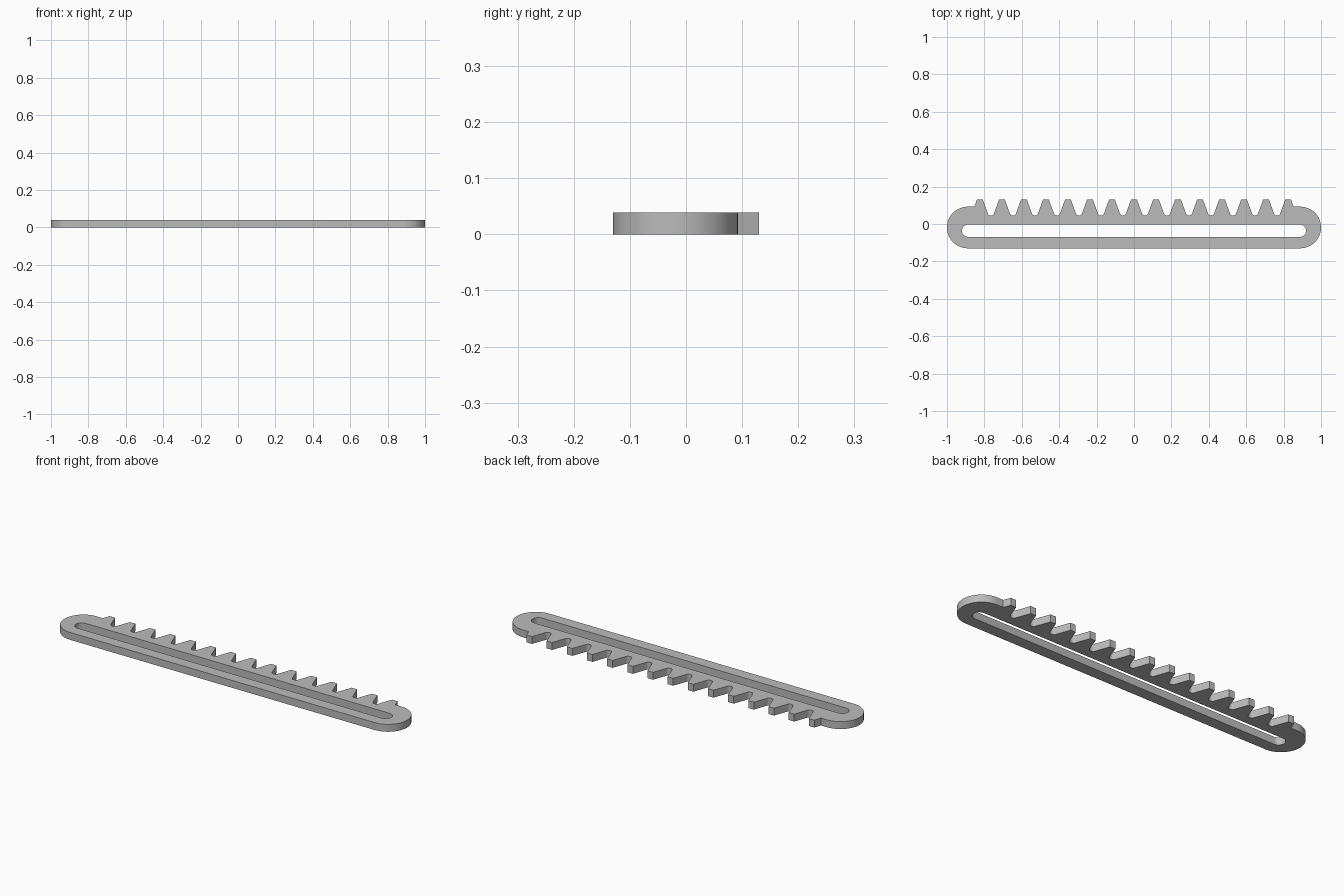
import bpy, bmesh
from math import pi, sin, cos, tan, radians
from mathutils import Vector

cube = bpy.data.objects.get("Cube")
if cube:
    bpy.data.objects.remove(cube)

# Rack proportions
TEETH = 15
PITCH = 0.1177
MODULE = PITCH / pi
SLOPE = tan(radians(20))
THICK = 0.039
TIP_Y, BASE_Y = 0.13, -0.13
PITCH_Y = TIP_Y - MODULE
ROOT_Y = PITCH_Y - 1.25 * MODULE
HALF_TIP = PITCH / 4 - MODULE * SLOPE
HALF_PITCH = PITCH / 4
HALF_ROOT = PITCH / 4 + 1.25 * MODULE * SLOPE


def arc(cx, cy, r, start, end, steps):
    """Points along an arc, angles in degrees."""
    angles = [radians(start + (end - start) * i / steps) for i in range(steps + 1)]
    return [(cx + r * cos(a), cy + r * sin(a)) for a in angles]


def gap(x):
    """Rounded valley between two teeth, centred on x, left to right."""
    r = 0.38 * MODULE
    flat = PITCH / 2 - HALF_ROOT - r * tan(radians(35))
    cy = ROOT_Y + r
    return arc(x - flat, cy, r, 200, 270, 6) + arc(x + flat, cy, r, 270, 340, 6)


def stadium_ends(half_len, low, high, steps):
    """Left end (bottom to top) and right end (top to bottom) of a slot shape."""
    r, cy = (high - low) / 2, (high + low) / 2
    cx = half_len - r
    return arc(-cx, cy, r, 270, 90, steps), arc(cx, cy, r, 90, -90, steps)


# Outer outline: round ends joined by the row of teeth
left, right = stadium_ends(1.0, BASE_Y, PITCH_Y, 32)
outer = list(left)
first = -(TEETH - 1) / 2 * PITCH
outer.append((first - HALF_PITCH, PITCH_Y))
for i in range(TEETH):
    x = first + i * PITCH
    outer += [(x - HALF_TIP, TIP_Y), (x + HALF_TIP, TIP_Y)]
    if i < TEETH - 1:
        outer += gap(x + PITCH / 2)
outer.append((-first + HALF_PITCH, PITCH_Y))
outer += right

# Long slot through the bar
slot_left, slot_right = stadium_ends(0.92, -0.069, -0.003, 20)
slot = slot_left + slot_right

# Fill between the outlines and extrude to thickness
bm = bmesh.new()
edges = []
for loop in (outer, slot):
    verts = [bm.verts.new((x, y, 0)) for x, y in loop]
    edges += [bm.edges.new((verts[i - 1], verts[i])) for i in range(len(verts))]
bmesh.ops.triangle_fill(bm, edges=edges, use_beauty=True, use_dissolve=False)
top = bmesh.ops.extrude_face_region(bm, geom=bm.faces[:], use_keep_orig=True)["geom"]
bmesh.ops.translate(bm, vec=Vector((0, 0, THICK)),
                    verts=[g for g in top if isinstance(g, bmesh.types.BMVert)])
bmesh.ops.recalc_face_normals(bm, faces=bm.faces[:])
mesh = bpy.data.meshes.new("gear_rack")
bm.to_mesh(mesh)
bm.free()
rack = bpy.data.objects.new("gear_rack", mesh)
bpy.context.collection.objects.link(rack)

# Plain grey material
grey = bpy.data.materials.new("light_grey")
grey.use_nodes = True
colour = (0.5, 0.5, 0.5, 1)
grey.diffuse_color = colour
grey.node_tree.nodes["Principled BSDF"].inputs["Base Color"].default_value = colour
mesh.materials.append(grey)

# Smooth curved sides, crisp rims
bpy.ops.object.select_all(action="DESELECT")
rack.select_set(True)
bpy.context.view_layer.objects.active = rack
bpy.ops.object.shade_smooth_by_angle(angle=radians(18))
